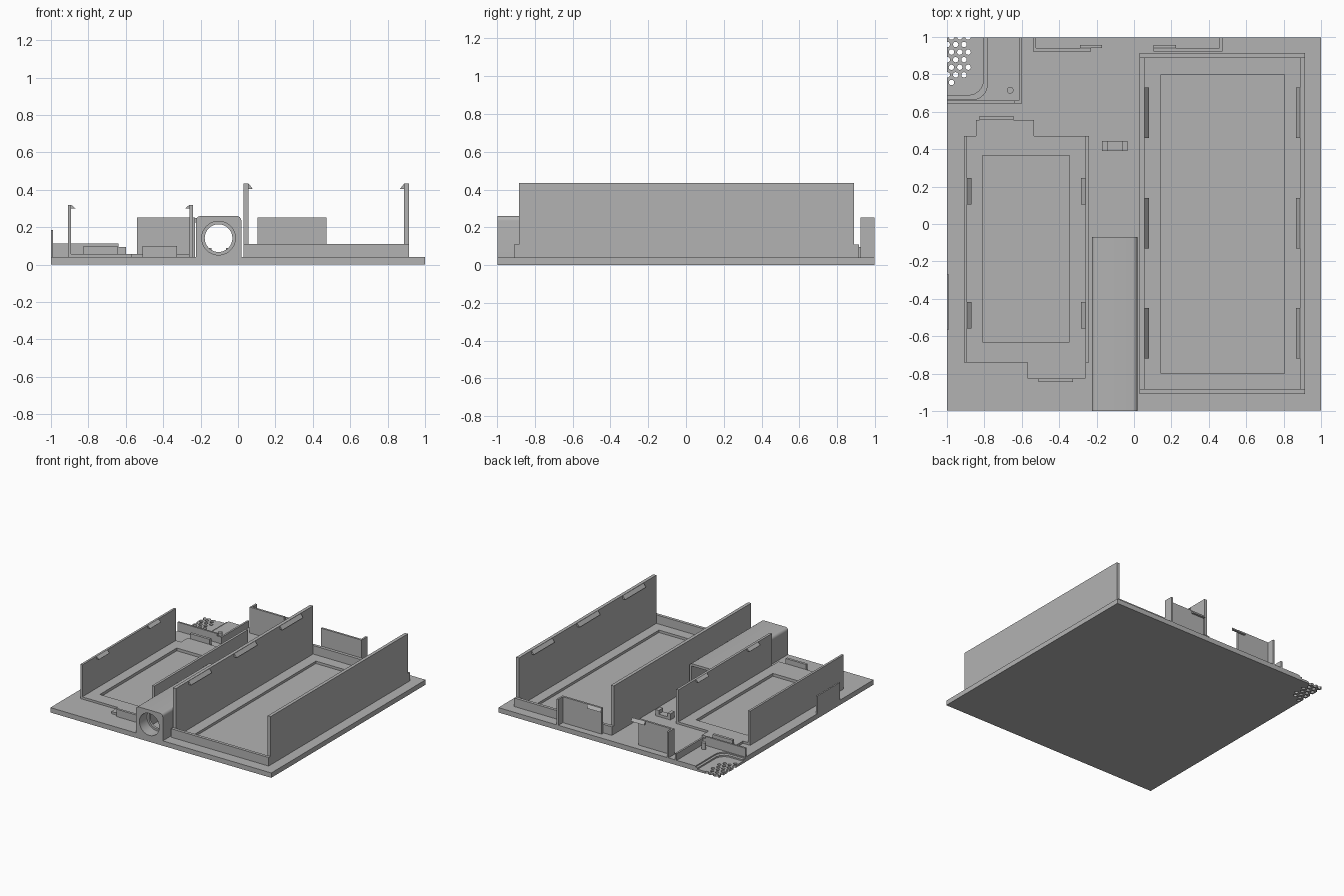
import bpy, bmesh, math
from mathutils import Vector

if "Cube" in bpy.data.objects:
    bpy.data.objects.remove(bpy.data.objects["Cube"], do_unlink=True)

grey = bpy.data.materials.new("plain_grey")
grey.use_nodes = True
COLOR = (0.45, 0.45, 0.45, 1)
grey.diffuse_color = COLOR
grey.node_tree.nodes["Principled BSDF"].inputs["Base Color"].default_value = COLOR


def prism(name, pts, axis, a, b):
    """Extrude a 2D outline along an axis from a to b."""
    place = {"x": lambda p, t: (t, p[0], p[1]),
             "y": lambda p, t: (p[0], t, p[1]),
             "z": lambda p, t: (p[0], p[1], t)}[axis]
    bm = bmesh.new()
    face = bm.faces.new([bm.verts.new(place(p, a)) for p in pts])
    out = bmesh.ops.extrude_face_region(bm, geom=[face])
    move = Vector(place((0, 0), b - a))
    bmesh.ops.translate(bm, vec=move, verts=[v for v in out["geom"] if isinstance(v, bmesh.types.BMVert)])
    bmesh.ops.recalc_face_normals(bm, faces=bm.faces)
    mesh = bpy.data.meshes.new(name)
    bm.to_mesh(mesh)
    bm.free()
    mesh.materials.append(grey)
    ob = bpy.data.objects.new(name, mesh)
    bpy.context.collection.objects.link(ob)
    return ob


def rect(x0, x1, y0, y1):
    return [(x0, y0), (x1, y0), (x1, y1), (x0, y1)]


def box(name, x0, x1, y0, y1, z0, z1):
    return prism(name, rect(x0, x1, y0, y1), "z", z0, z1)


def arc(cx, cy, r, start, end, n):
    angles = [math.radians(start + (end - start) * i / n) for i in range(n + 1)]
    return [(cx + r * math.cos(t), cy + r * math.sin(t)) for t in angles]


def circle(cx, cy, r, n=24):
    return arc(cx, cy, r, 0, 360, n)[:-1]


def smooth(ob):
    bpy.ops.object.select_all(action="DESELECT")
    ob.select_set(True)
    bpy.context.view_layer.objects.active = ob
    bpy.ops.object.shade_smooth_by_angle(angle=math.radians(35))


def cut(ob, cutters):
    """Subtract the cutters one after another, then discard them."""
    for c in cutters:
        c.hide_render = True
        mod = ob.modifiers.new("cut", "BOOLEAN")
        mod.operation, mod.solver, mod.object = "DIFFERENCE", "EXACT", c
        bpy.context.view_layer.objects.active = ob
        bpy.ops.object.modifier_apply(modifier=mod.name)
        bpy.data.objects.remove(c, do_unlink=True)


FLOOR, EDGE = 0.04, 0.998

# Base plate with shallow recesses and a perforated corner
base = box("base_plate", -1, 1, -EDGE, EDGE, 0, FLOOR)
cutters = [box("large_recess", 0.145, 0.805, -0.8, 0.8, 0.02, 0.1),
           box("small_recess", -0.81, -0.345, -0.63, 0.365, 0.035, 0.1)]
for x, y, z in ((-0.785, 0.665, 0.03), (-0.805, 0.69, 0.018)):
    outline = [(-1.1, 1.1), (-1.1, y)] + arc(x - 0.08, y + 0.08, 0.08, -90, 0, 8) + [(x, 1.1)]
    cutters.append(prism("corner_recess", outline, "z", z, 0.1))
for row in range(7):
    y = 1.0 - 0.0405 * row
    start = -0.976 if row % 2 == 0 else -0.998
    count = 1 if row == 6 else 3
    for i in range(count):
        cutters.append(prism("hole", circle(start + 0.0445 * i, y, 0.0145, 12), "z", -0.1, 0.1))
cut(base, cutters)

# Large tray: low rim, tall side walls and three hooks per side
box("large_front_rim", 0.03, 0.915, -0.91, -0.885, FLOOR, 0.11)
box("large_back_rim", 0.03, 0.915, 0.89, 0.915, FLOOR, 0.11)
for side, outer, inner, d in (("right", 0.03, 0.057, 1), ("left", 0.915, 0.888, -1)):
    x0, x1 = sorted((outer, inner))
    box("large_wall_" + side, x0, x1, -0.885, 0.89, FLOOR, 0.435)
    for y in (-0.585, 0.005, 0.595):
        hook = [(inner, 0.433), (inner, 0.405), (inner + d * 0.022, 0.405)]
        prism("large_hook_" + side, hook, "y", y - 0.135, y + 0.135)

# Small tray: stepped pad, side walls, hooks and end tabs
pad = prism("small_pad", [(-0.91, -0.74), (-0.57, -0.74), (-0.57, -0.825), (-0.26, -0.825),
                          (-0.26, -0.74), (-0.24, -0.74), (-0.24, 0.47), (-0.535, 0.47),
                          (-0.535, 0.555), (-0.845, 0.555), (-0.845, 0.47), (-0.91, 0.47)],
            "z", FLOOR, 0.058)
cut(pad, [box("pad_recess", -0.81, -0.345, -0.63, 0.365, 0.01, 0.1)])
for side, outer, inner, d in (("right", -0.91, -0.892, 1), ("left", -0.24, -0.26, -1)):
    x0, x1 = sorted((outer, inner))
    box("small_wall_" + side, x0, x1, -0.74, 0.47, FLOOR, 0.32)
    for y in (-0.488, 0.175):
        hook = [(inner, 0.32), (inner, 0.3), (inner + d * 0.024, 0.3)]
        prism("small_hook_" + side, hook, "y", y - 0.07, y + 0.07)
box("back_tab", -0.825, -0.645, 0.555, 0.577, FLOOR, 0.1)
box("front_tab", -0.51, -0.325, -0.845, -0.825, FLOOR, 0.1)

# Socket block: rounded top, stepped bore at the front, hollow behind
R, TOP = 0.025, 0.26
outline = [(-0.225, 0), (0.018, 0)] + arc(0.018 - R, TOP - R, R, 0, 90, 6)
outline += arc(-0.225 + R, TOP - R, R, 90, 180, 6)
block = prism("socket_block", outline, "y", -EDGE - 0.0005, -0.07)
cut(block, [box("cavity", -0.205, -0.002, -0.88, 0, FLOOR + 0.002, 0.24),
            prism("bore", circle(-0.104, 0.142, 0.074, 40), "y", -1.1, -0.8),
            prism("counterbore", circle(-0.104, 0.142, 0.09, 40), "y", -1.1, -0.9)])
smooth(block)

# Back brackets: wall, return at the outer end and one hook each
for side, x0, x1, end0, end1, h0, h1 in (("right", -0.54, -0.23, -0.54, -0.525, -0.29, -0.17),
                                         ("left", 0.105, 0.472, 0.457, 0.472, 0.105, 0.225)):
    box("back_wall_" + side, x0, x1, 0.923, 0.94, FLOOR, 0.252)
    box("back_return_" + side, end0, end1, 0.94, EDGE, FLOOR, 0.252)
    prism("back_hook_" + side, [(0.94, 0.25), (0.94, 0.225), (0.957, 0.225)], "x", h0, h1)

# Corner enclosure with a locating post
box("corner_front_wall", -1, -0.64, 0.645, 0.66, FLOOR, 0.113)
box("corner_front_wall_end", -0.64, -0.6, 0.645, 0.66, FLOOR, 0.095)
box("corner_side_wall", -0.615, -0.6, 0.66, EDGE, FLOOR, 0.095)
smooth(prism("corner_post", circle(-0.662, 0.715, 0.018), "z", FLOOR, 0.095))

# Small U-shaped cradle
prism("cradle", [(-0.17, FLOOR), (-0.035, FLOOR), (-0.035, 0.09), (-0.065, 0.09), (-0.065, 0.06),
                 (-0.142, 0.06), (-0.142, 0.09), (-0.17, 0.09)], "y", 0.39, 0.445)

# Thin upright plate on the right edge
box("edge_plate", -1, -0.988, -0.565, -0.27, FLOOR, 0.185)
